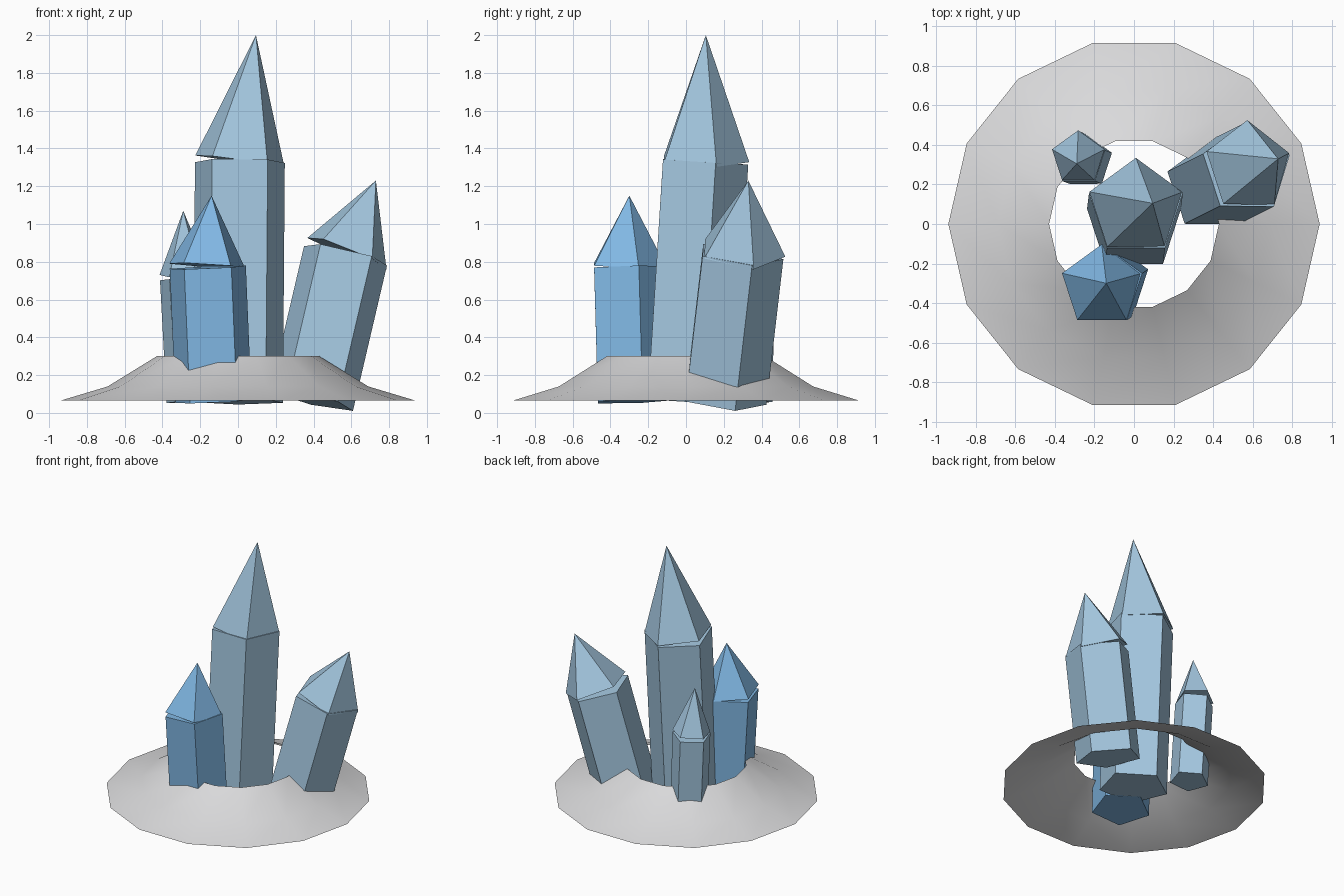
import bpy
import bmesh
from math import pi, sin, cos
from mathutils import Matrix, Vector

default_cube = bpy.data.objects.get("Cube")
if default_cube:
    bpy.data.objects.remove(default_cube, do_unlink=True)


def make_material(name, rgb):
    mat = bpy.data.materials.new(name)
    mat.use_nodes = True
    mat.diffuse_color = (*rgb, 1)
    mat.node_tree.nodes["Principled BSDF"].inputs["Base Color"].default_value = (*rgb, 1)
    return mat


pale_blue = make_material("pale blue crystal", (0.37, 0.57, 0.74))
bright_blue = make_material("bright blue crystal", (0.22, 0.48, 0.78))
grey_stone = make_material("grey stone", (0.70, 0.70, 0.71))


def add_object(name, bm, mat):
    mesh = bpy.data.meshes.new(name)
    bm.to_mesh(mesh)
    bm.free()
    mesh.materials.append(mat)
    obj = bpy.data.objects.new(name, mesh)
    bpy.context.collection.objects.link(obj)
    return obj


def pentagon_solid(name, start, end, radius_start, radius_end, mat):
    """Closed five-sided prism or cone along a leaning axis, flat side to the front."""
    start, end = Vector(start), Vector(end)
    axis = end - start
    lean = Vector((0, 0, 1)).rotation_difference(axis).to_matrix().to_4x4()
    place = Matrix.Translation((start + end) / 2) @ lean @ Matrix.Rotation(pi / 2, 4, "Z")
    bm = bmesh.new()
    bmesh.ops.create_cone(bm, cap_ends=True, segments=5, radius1=radius_start,
                          radius2=radius_end, depth=axis.length)
    # Turn one corner onto +x before the quarter turn takes it to the back
    corner = max(bm.verts, key=lambda v: v.co.xy.length).co
    turn = Matrix.Rotation(-Vector((1, 0)).angle_signed(corner.xy) * -1, 4, "Z")
    bm.transform(place @ turn)
    return add_object(name, bm, mat)


def crystal(name, foot, shoulder, tip_base, tip, radius, mat):
    pentagon_solid(name + "_shaft", foot, shoulder, radius, radius, mat)
    pentagon_solid(name + "_point", tip_base, tip, radius, 0, mat)


# Crystals: tall centre, short front, leaning left, small back
crystal("tall_crystal", (0, 0, 0.06), (0.01, 0.08, 1.33),
        (0.01, 0.085, 1.335), (0.095, 0.105, 2.0), 0.25, pale_blue)
crystal("front_crystal", (-0.13, -0.295, 0.06), (-0.16, -0.315, 0.77),
        (-0.163, -0.315, 0.78), (-0.14, -0.30, 1.15), 0.212, bright_blue)
crystal("leaning_crystal", (0.39, 0.19, 0.07), (0.57, 0.28, 0.84),
        (0.578, 0.29, 0.85), (0.73, 0.33, 1.23), 0.237, pale_blue)
crystal("small_crystal", (-0.245, 0.317, 0.06), (-0.28, 0.33, 0.71),
        (-0.282, 0.335, 0.73), (-0.29, 0.305, 1.07), 0.14, pale_blue)

# Open ring of ground sloping down around the crystals
SIDES = 14
bm = bmesh.new()
rings = []
for radius, height in ((0.94, 0.065), (0.69, 0.14), (0.43, 0.30)):
    rings.append([bm.verts.new((radius * cos(2 * pi * i / SIDES),
                                radius * sin(2 * pi * i / SIDES), height))
                  for i in range(SIDES)])
for low, high in zip(rings, rings[1:]):
    for i in range(SIDES):
        j = (i + 1) % SIDES
        face = bm.faces.new((low[i], low[j], high[j], high[i]))
        face.smooth = True
add_object("ground_ring", bm, grey_stone)
